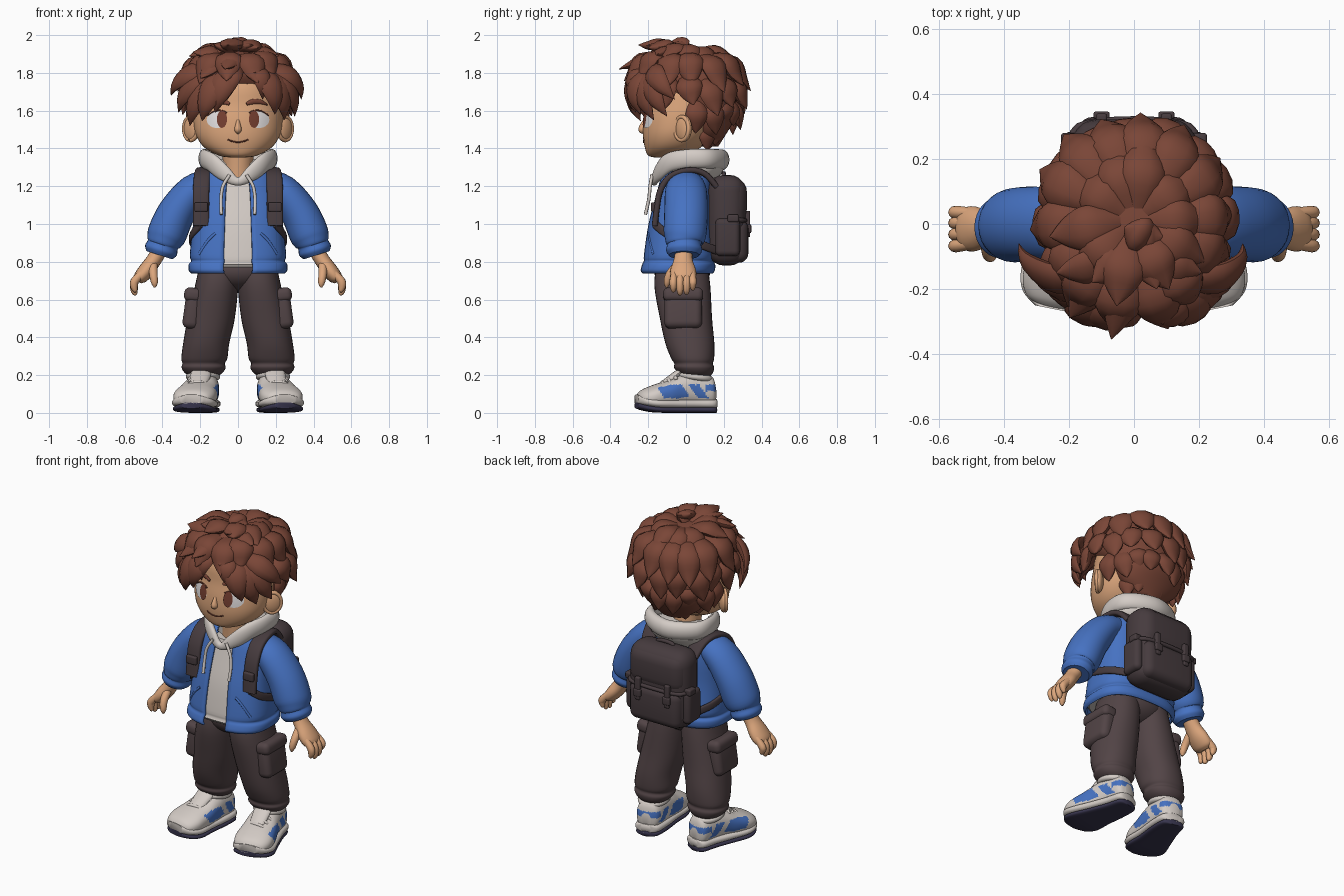
import bpy, bmesh, math, random
from math import sin, cos, pi, radians
from mathutils import Vector, Matrix
from mathutils.bvhtree import BVHTree

if "Cube" in bpy.data.objects:
    bpy.data.objects.remove(bpy.data.objects["Cube"])
random.seed(4)

def material(name, *rgb):
    m = bpy.data.materials.new(name)
    m.diffuse_color = [((c / 255 + .055) / 1.055) ** 2.4 for c in rgb] + [1]
    m.use_nodes = True
    m.node_tree.nodes["Principled BSDF"].inputs["Base Color"].default_value = m.diffuse_color
    return m
HAIR = material("hair brown", 122, 70, 55)
SKIN = material("skin", 220, 166, 124)
BLUE = material("jacket blue", 70, 114, 194)
PANTS = material("trouser brown", 82, 68, 70)
PACK = material("backpack brown", 70, 59, 62)
LIGHT = material("light grey", 212, 204, 198)
SOLE = material("sole navy", 56, 53, 78)
IRIS = material("iris brown", 116, 62, 48)
WHITE = material("eye white", 228, 224, 224)
LINE = material("mouth dark", 110, 60, 46)

def finish(name, bm, mat):
    bmesh.ops.recalc_face_normals(bm, faces=bm.faces)
    me = bpy.data.meshes.new(name)
    bm.to_mesh(me)
    bm.free()
    me.materials.append(mat)
    me.shade_smooth()
    me.set_sharp_from_angle(angle=radians(50))
    ob = bpy.data.objects.new(name, me)
    bpy.context.collection.objects.link(ob)
    return ob

def dense(pts, k, closed):
    P, out = [Vector(p) for p in pts], []
    n = len(P)
    for i in range(n if closed else n - 1):
        if closed:
            a, b, c, d = [P[(i + j) % n] for j in (-1, 0, 1, 2)]
        else:
            a, b, c, d = P[max(i - 1, 0)], P[i], P[i + 1], P[min(i + 2, n - 1)]
        for s in range(k):
            t = s / k
            out.append((b * 2 + (c - a) * t + (a * 2 - b * 5 + c * 4 - d) * (t * t)
                        + (b * 3 - a - c * 3 + d) * (t ** 3)) * .5)
    return out if closed else out + [P[-1]]

def add_sweep(bm, pts, side, n=16, power=2, k=4, closed=False, cap=True, axis=None):
    """Superellipse rings along a smoothed path; each point is x, y, z, half width, half depth."""
    D, S, rings = dense(pts, k, closed), Vector(side), []
    m = len(D)
    sp = lambda v: math.copysign(abs(v) ** (2 / power), v)
    for i, p in enumerate(D):
        q = D[(i + 1) % m] if closed else D[min(i + 1, m - 1)]
        r = D[i - 1] if closed or i else D[0]
        t = Vector(axis).normalized() if axis else (Vector(q[:3]) - Vector(r[:3])).normalized()
        u = (S - t * S.dot(t)).normalized()
        w = t.cross(u)
        a, b = max(p[3], .001), max(p[4], .001)
        rings.append([bm.verts.new(Vector(p[:3]) + u * a * sp(cos(2 * pi * j / n)) + w * b * sp(sin(2 * pi * j / n)))
                      for j in range(n)])
    for i in range(m if closed else m - 1):
        A, B = rings[i], rings[(i + 1) % m]
        for j in range(n):
            bm.faces.new((A[j], A[(j + 1) % n], B[(j + 1) % n], B[j]))
    if cap and not closed:
        bm.faces.new(rings[0][::-1])
        bm.faces.new(rings[-1])

def sweep(name, pts, mat, side=(1, 0, 0), **kw):
    bm = bmesh.new()
    add_sweep(bm, pts, side, **kw)
    return finish(name, bm, mat)

def tube(name, pts, r, mat, side=(1, 0, 0), flat=1, **kw):
    return sweep(name, [(*p, r, r * flat) for p in pts], mat, side, **kw)

def flip(pts, s):
    return [(p[0] * s, *p[1:]) for p in pts]

def ball(name, loc, scale, mat, rot=0):
    bm = bmesh.new()
    bmesh.ops.create_uvsphere(bm, u_segments=28, v_segments=18, radius=1)
    bm.transform(Matrix.Translation(loc) @ Matrix.Rotation(rot, 4, 'Z') @ Matrix.Diagonal((*scale, 1)))
    return finish(name, bm, mat)

def box(name, loc, size, mat, bevel=.02, tilt=0):
    bm = bmesh.new()
    bmesh.ops.create_cube(bm, size=1)
    bm.transform(Matrix.Diagonal((*size, 1)))
    bmesh.ops.bevel(bm, geom=bm.edges[:], offset=bevel, segments=5, profile=.5, affect='EDGES')
    bm.transform(Matrix.Translation(loc) @ Matrix.Rotation(tilt, 4, 'Y'))
    return finish(name, bm, mat)

def tree(ob):
    return BVHTree.FromPolygons([v.co for v in ob.data.vertices], [p.vertices for p in ob.data.polygons])

def project(bvh, u, v, lift):
    """Point on a surface seen from the front."""
    return bvh.ray_cast(Vector((u, -2, v)), Vector((0, 1, 0)))[0] + Vector((0, -lift, 0))

def decal(name, bvh, u, v, ru, rv, mat, lift=.004):
    bm, prev, n = bmesh.new(), None, 28
    for f in (.02, .3, .6, .85, 1):
        ring = [bm.verts.new(project(bvh, u + ru * f * cos(2 * pi * j / n), v + rv * f * sin(2 * pi * j / n), lift)) for j in range(n)]
        for j in range(n if prev else 0):
            bm.faces.new((prev[j], prev[(j + 1) % n], ring[(j + 1) % n], ring[j]))
        if not prev:
            bm.faces.new(ring)
        prev = ring
    return finish(name, bm, mat)

# head, neck and face
head = sweep("head", [(0, -.11, 1.352, .04, .05), (0, -.1, 1.362, .1, .1), (0, -.07, 1.405, .178, .148),
    (0, -.045, 1.47, .222, .183), (0, -.02, 1.55, .237, .205), (0, 0, 1.63, .235, .212), (0, 0, 1.73, .215, .2),
    (0, 0, 1.82, .15, .14), (0, 0, 1.86, .04, .04)], SKIN, n=48, axis=(0, 0, 1), power=2.15)
face = tree(head)
sweep("neck", [(0, 0, 1.2, .09, .09), (0, -.01, 1.3, .08, .085), (0, -.02, 1.42, .085, .085)], SKIN)
sweep("nose", [(0, -.212, 1.555, .008, .01), (0, -.222, 1.525, .014, .02), (0, -.226, 1.498, .02, .026), (0, -.222, 1.48, .008, .01)], SKIN)
tube("mouth", [project(face, x, 1.433 + 5 * x * x, .001) for x in (-.055, -.03, 0, .03, .055)], .004, LINE, (0, 0, 1), n=8)
for s, tag in ((-1, "right"), (1, "left")):
    decal("eye_white_" + tag, face, s * .112, 1.552, .054, .044, WHITE)
    decal("iris_" + tag, face, s * .085, 1.555, .027, .046, IRIS, .008)
    tube("eyelash_" + tag, [project(face, s * x, z, .004) for x, z in ((.06, 1.588), (.085, 1.6), (.125, 1.598), (.163, 1.573))],
         .004, LINE, (0, 0, 1), n=8)
    sweep("eyebrow_" + tag, [(*project(face, s * x, z, .003), r, .006) for x, z, r in
          ((.045, 1.635, .008), (.08, 1.648, .014), (.125, 1.645, .011), (.155, 1.63, .003))], HAIR, (0, 0, 1), n=8)
    ball("ear_" + tag, (s * .247, -.012, 1.505), (.026, .054, .07), SKIN, s * -.75)
    tube("ear_rim_" + tag, [(s * (.25 + .036 * cos(a)), -.022 + .036 * cos(a), 1.505 + .062 * sin(a))
         for a in [i * pi / 4 for i in range(8)]], .011, SKIN, (1, -1, 0), closed=True, n=10)

# hair: a cap covered with layers of pointed locks
bm = bmesh.new()
add_sweep(bm, [(0, .12, 1.41, .08, .05), (0, .125, 1.48, .18, .09), (0, .12, 1.56, .22, .14), (0, .09, 1.64, .24, .175),
    (0, .05, 1.7, .255, .21), (0, .025, 1.78, .255, .24), (0, .0, 1.86, .2, .215), (0, -.02, 1.91, .12, .13),
    (0, -.02, 1.925, .03, .03)], (1, 0, 0), n=32, axis=(0, 0, 1))
def lock(root, tip, w, bulge, flare=.35):
    root, tip = Vector(root), Vector(tip)
    out = ((root + tip) / 2 - Vector((0, .02, 1.66))).normalized()
    m1, m2 = root.lerp(tip, .35) + out * bulge, root.lerp(tip, .72) + out * bulge * flare
    side = (tip - root).cross(out)
    add_sweep(bm, [(*root, w * .5, w * .3), (*m1, w, w * .5), (*m2, w * .68, w * .36), (*tip, .001, .001)], side, n=10)
for n, a0, a1, r0, z0, r1, z1, w, bulge in (
        (10, 0, 360, .04, 1.9, .27, 1.84, .07, .035), (14, 0, 360, .12, 1.88, .345, 1.71, .075, .06),
        (11, -25, 205, .2, 1.78, .325, 1.6, .07, .04), (9, 12, 168, .22, 1.66, .27, 1.5, .06, .025),
        (6, 35, 145, .16, 1.55, .17, 1.41, .05, .02)):
    for i in range(n):
        a = radians(a0 + (a1 - a0) * i / (n if a1 - a0 == 360 else n - 1))
        b, r, z = a + random.uniform(-.05, .2), r1 + random.uniform(-.035, .01), z1 + random.uniform(-.03, .03)
        lift = .06 * max(0, -sin(a)) + (.03 if z1 > 1.8 and sin(a) < .3 else 0)
        lock((r0 * cos(a), .01 + r0 * sin(a), z0), (.97 * r * cos(b), .01 + r * sin(b), z + lift), w, bulge)
# parted fringe: broad locks sweeping to both sides, then tufts on top
for x, y, z, w in ((-.06, -.27, 1.655, .05), (-.12, -.265, 1.59, .07), (-.19, -.24, 1.545, .075), (-.255, -.16, 1.52, .07),
                   (-.315, -.1, 1.59, .065), (-.355, -.06, 1.68, .06), (.13, -.265, 1.66, .055), (.195, -.24, 1.58, .07),
                   (.245, -.17, 1.55, .07), (.3, -.1, 1.57, .065), (.335, -.06, 1.66, .06)):
    lock((x * .3 + .025, -.17, 1.83), (x, y, z), w, .075, .8)
for r, t in (((.05, -.04, 1.89), (-.03, -.01, 1.985)), ((0, -.03, 1.88), (.09, -.04, 1.95)), ((0, -.06, 1.88), (-.13, -.18, 1.95)),
             ((.03, -.05, 1.88), (.07, -.2, 1.95)), ((.05, -.1, 1.87), (.21, -.15, 1.9)), ((0, -.1, 1.88), (-.07, -.355, 1.82)),
             ((-.05, -.1, 1.87), (-.24, -.15, 1.91)), ((.03, -.12, 1.86), (.09, -.31, 1.8)), ((-.06, -.1, 1.86), (-.2, -.29, 1.77))):
    lock(r, t, .058, .03)
finish("hair", bm, HAIR)

# open jacket over a light hoodie
torso = [(0, -.045, .74, .245, .185), (0, -.045, .755, .258, .195), (0, -.04, .785, .258, .192), (0, -.04, .805, .245, .183),
    (0, -.035, .84, .252, .187), (0, -.03, 1.0, .235, .168), (0, -.01, 1.15, .218, .148), (0, 0, 1.25, .185, .13), (0, 0, 1.3, .12, .1)]
sweep("hoodie_body", [(x, y, z + (.03 if z < .78 else -.01), a * .93, b - .016) for x, y, z, a, b in torso[:-1]], LIGHT, n=40, axis=(0, 0, 1), power=2.7)
jacket = sweep("jacket", torso, BLUE, n=64, axis=(0, 0, 1), power=2.7, cap=False)
cloth = tree(jacket)
bm = bmesh.new()
bm.from_mesh(jacket.data)
bmesh.ops.delete(bm, geom=[f for f in bm.faces if f.calc_center_median().y < -.06 and abs(f.calc_center_median().x) < .068], context='FACES')
bm.to_mesh(jacket.data)
bm.free()
mod = jacket.modifiers.new("cloth thickness", 'SOLIDIFY')
mod.thickness, mod.offset = .014, -.6

# hood collar with a deep V at the neck, draped back and drawstrings
h = [(.075, -.145, 1.27, .042, .022), (.14, -.09, 1.325, .05, .026), (.18, .01, 1.345, .05, .026), (.155, .125, 1.345, .052, .034)]
sweep("hood_collar", [(0, -.168, 1.225, .022, .018)] + h + [(0, .19, 1.34, .055, .04)] + flip(h[::-1], -1),
      LIGHT, (0, 0, 1), closed=True, n=20, k=6)
sweep("hood_back", [(0, .03, 1.2, .13, .1), (0, .06, 1.27, .175, .13), (0, .07, 1.32, .18, .14), (0, .09, 1.345, .14, .1)], LIGHT, n=28, axis=(0, 0, 1))

for s, tag in ((-1, "right"), (1, "left")):
    tube("drawstring_" + tag, flip([(.045, -.18, 1.26), (.08, -.19, 1.2), (.09, -.197, 1.13), (.088, -.215, 1.05)], s), .009, LIGHT, n=8)
    tube("jacket_pocket_edge_" + tag, [project(cloth, s * x, z, .0) for x, z in ((.12, .95), (.16, .91), (.205, .84))], .008, BLUE, n=8)
    # sleeve with gathered cuff
    sweep("sleeve_" + tag, flip([(.14, 0, 1.215, .09, .075), (.235, 0, 1.175, .11, .088), (.325, 0, 1.06, .115, .1),
        (.375, -.005, .95, .113, .104), (.393, -.01, .905, .1, .092), (.398, -.01, .89, .09, .083), (.408, -.01, .86, .096, .088),
        (.416, -.01, .835, .08, .072)], s), BLUE, (0, 1, 0), n=28)
    # hand: palm, four fingers and thumb
    sweep("palm_" + tag, flip([(.41, -.01, .87, .045, .042), (.445, -.015, .81, .05, .04), (.485, -.015, .755, .068, .042),
        (.518, -.015, .715, .066, .036), (.53, -.015, .695, .04, .02)], s), SKIN, (0, 1, 0), n=20)
    for i, y in enumerate((-.067, -.032, .003, .036)):
        z = (.645, .628, .632, .655)[i]
        sweep(f"finger_{i + 1}_{tag}", flip([(.5, y * .9, .745, .018, .02), (.545, y, .7, .02, .022), (.55, y, z + .025, .018, .02),
            (.543, y, z, .011, .011), (.54, y, z - .005, .002, .002)], s), SKIN, (0, 1, 0), n=12)
    sweep("thumb_" + tag, flip([(.45, -.04, .79, .022, .024), (.448, -.085, .735, .022, .022), (.442, -.1, .69, .018, .018),
        (.44, -.102, .665, .006, .006)], s), SKIN, (0, 1, 0), n=12)

    # trouser leg with folds and cargo pocket
    sweep("trouser_leg_" + tag, flip([(.1, -.02, .8, .1, .13), (.112, -.02, .68, .114, .148), (.142, 0, .5, .125, .138),
        (.168, .02, .37, .122, .13), (.178, .035, .29, .122, .114), (.182, .04, .262, .112, .102), (.182, .043, .24, .117, .106),
        (.182, .05, .212, .1, .092), (.182, .055, .19, .07, .07)], s), PANTS, n=32, axis=(0, 0, 1), power=2.2)
    box("cargo_pocket_" + tag, (s * .24, -.015, .545), (.09, .2, .2), PANTS, .035, -s * .14)
    box("cargo_flap_" + tag, (s * .238, -.015, .625), (.095, .212, .075), PANTS, .03, -s * .14)

    # trainer: outsole, midsole with raised toe, upper painted by position, tongue, collar and laces
    way = (s * .2, -1, 0)
    plan = [(.165, .16, .03, 0), (.168, .14, .07, 0), (.18, .05, .085, 0), (.207, -.06, .1, 0), (.228, -.16, .118, .002),
            (.24, -.225, .102, .012), (.247, -.262, .055, .024)]
    sweep("outsole_" + tag, flip([(x, y, .016 + t, w - .002, .016) for x, y, w, t in plan], s), SOLE, axis=way, power=3, n=24)
    sweep("midsole_" + tag, flip([(x, y, .048 + t, w + .003, .026) for x, y, w, t in plan], s), LIGHT, axis=way, power=2.8, n=24)
    upper = sweep("shoe_upper_" + tag, flip([(.166, .155, .1, .03, .04), (.17, .13, .115, .068, .083), (.182, .04, .125, .083, .095),
        (.195, -.03, .117, .094, .088), (.213, -.1, .098, .106, .075), (.232, -.18, .085, .112, .06), (.243, -.235, .075, .09, .045),
        (.248, -.26, .07, .045, .022)], s), LIGHT, axis=way, n=72, k=10, power=2.3)
    upper.data.materials.append(BLUE)
    for f in upper.data.polygons:
        x, y, z = f.center
        g, across = y + .7 * (z - .1), abs(x * s - .2 - .2 * (-y - .06))
        if across > .035 and (-.13 < g < .01 and .078 + .25 * max(0, y + .03) < z < .15 + .2 * min(0, y + .07)
                or .05 < g < .105 and .08 < z < .15) or y > .1 and .115 < z < .15:
            f.material_index = 1
    sweep("shoe_tongue_" + tag, flip([(.21, -.12, .15, .045, .02), (.2, -.065, .19, .052, .022), (.195, -.035, .215, .05, .018),
        (.194, -.03, .22, .02, .01)], s), LIGHT, n=16)
    tube("shoe_collar_" + tag, [(s * (.185 + .074 * cos(a)), .045 + .082 * sin(a), .192 - .012 * sin(a)) for a in [i * pi / 5 for i in range(10)]],
         .017, LIGHT, (0, 0, 1), closed=True, n=12)
    for i in range(4):
        y, z, x = -.06 - .032 * i, .203 - .019 * i, .201 + .007 * i
        tube(f"lace_{i + 1}_{tag}", flip([(x - .06, y + .01, z - .03), (x - .03, y, z - .006), (x + .03, y, z - .006), (x + .06, y + .01, z - .03)], s),
             .01, LIGHT, (0, 0, 1), n=8)

    # backpack shoulder strap, lower strap, buckle, side pocket and closures
    sweep("shoulder_strap_" + tag, [(*p, .043, .016) for p in flip([(.15, .16, 1.2), (.165, .1, 1.265), (.18, .02, 1.285), (.19, -.08, 1.255),
        (.195, -.135, 1.18), (.195, -.155, 1.08), (.195, -.165, .99)], s)], PACK, power=3.5)
    sweep("lower_strap_" + tag, [(*p, .022, .01) for p in flip([(.2, -.165, 1.0), (.235, -.11, .955), (.25, -.02, .92), (.235, .08, .89),
        (.18, .16, .86)], s)], PACK, (0, 0, 1), power=3)
    box("strap_buckle_" + tag, (s * .195, -.173, 1.09), (.07, .025, .05), PACK, .008)
    box("pack_side_pocket_" + tag, (s * .19, .22, .93), (.06, .13, .2), PACK, .028)
    box("pack_closure_strap_" + tag, (s * .1, .325, 1.0), (.035, .03, .14), PACK, .008)
    box("pack_closure_buckle_" + tag, (s * .1, .335, .975), (.05, .022, .045), PACK, .007)
    box("pack_side_clip_" + tag, (s * .2, .25, 1.03), (.05, .06, .04), PACK, .01)

# trouser seat
ball("trouser_seat", (0, -.02, .755), (.205, .15, .11), PANTS)

# backpack
box("backpack_body", (0, .215, 1.02), (.4, .2, .48), PACK, .085)
box("backpack_flap", (0, .24, 1.125), (.38, .165, .24), PACK, .075)
box("backpack_front_pocket", (0, .27, .91), (.35, .12, .23), PACK, .05)
tube("backpack_flap_seam", [(-.19, .22, 1.03), (-.17, .3, 1.02), (0, .32, 1.02), (.17, .3, 1.02), (.19, .22, 1.03)], .012, PACK, (0, 0, 1), n=8)
tube("backpack_handle", [(-.06, .2, 1.24), (-.04, .2, 1.265), (.04, .2, 1.265), (.06, .2, 1.24)], .012, PACK, (0, 1, 0), n=8)
